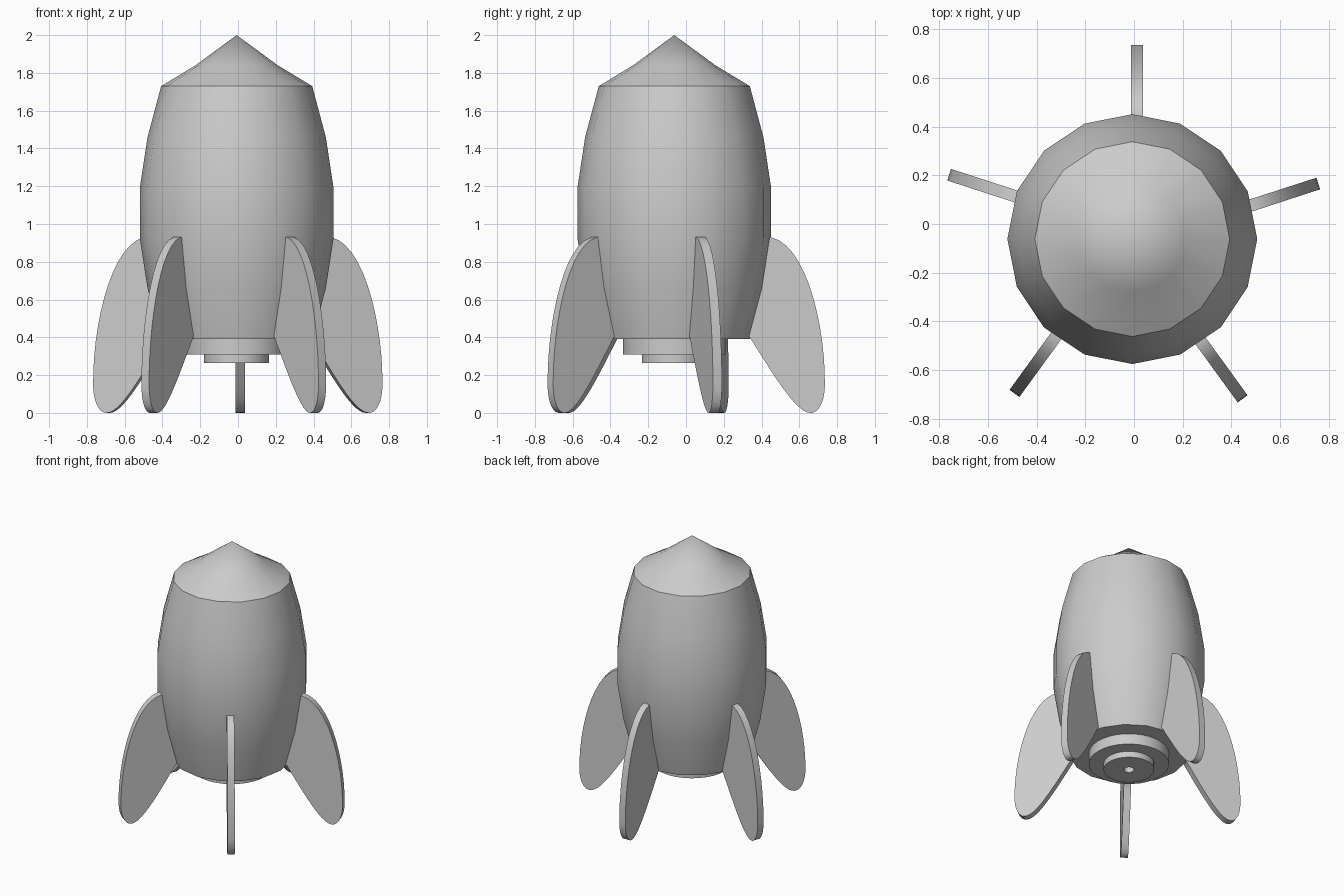
import bpy, bmesh, math
from mathutils import Vector, Matrix
from mathutils.geometry import interpolate_bezier

if "Cube" in bpy.data.objects:
    bpy.data.objects.remove(bpy.data.objects["Cube"])

AX, AY = -0.007, -0.062          # axis of the hull


def finish(name, bm, angle=35):
    bmesh.ops.remove_doubles(bm, verts=bm.verts, dist=1e-5)
    bmesh.ops.recalc_face_normals(bm, faces=bm.faces)
    mesh = bpy.data.meshes.new(name)
    bm.to_mesh(mesh)
    bm.free()
    ob = bpy.data.objects.new(name, mesh)
    bpy.context.collection.objects.link(ob)
    ob.location = (AX, AY, 0)
    bpy.ops.object.select_all(action='DESELECT')
    ob.select_set(True)
    bpy.context.view_layer.objects.active = ob
    bpy.ops.object.shade_smooth_by_angle(angle=math.radians(angle))
    return ob


def lathe(name, profile, sides):
    bm = bmesh.new()
    vs = [bm.verts.new((r, 0, z)) for r, z in profile]
    es = [bm.edges.new(p) for p in zip(vs, vs[1:])]
    bmesh.ops.spin(bm, geom=vs + es, cent=(0, 0, 0), axis=(0, 0, 1),
                   angle=math.tau, steps=sides, use_duplicate=False)
    return finish(name, bm)


# Barrel hull and pointed nose
lathe("hull", [(0, 0.39), (0.40, 0.39), (0.472, 0.66), (0.513, 0.925),
               (0.513, 1.19), (0.472, 1.46), (0.40, 1.73)], 16)
lathe("nose_cone", [(0.40, 1.73), (0.218, 1.84), (0, 2.0)], 16)

# Stepped engine with a small central bore
lathe("engine", [(0.272, 0.39), (0.272, 0.31), (0.172, 0.31), (0.172, 0.265),
                 (0.035, 0.265), (0.035, 0.36), (0, 0.36)], 32)

# Fin outline as (radius, height) bezier segments
SEGMENTS = [
    ((0.512, 0.93), (0.70, 0.89), (0.80, 0.46), (0.797, 0.15)),
    ((0.797, 0.15), (0.797, 0.06), (0.765, 0.0), (0.722, 0.0)),
    ((0.722, 0.0), (0.65, 0.0), (0.55, 0.16), (0.40, 0.40)),
]
outline = [Vector((0.45, 0.93))]
for seg in SEGMENTS:
    outline += interpolate_bezier(*[Vector(p) for p in seg], 14)[:-1]
outline += [Vector((0.40, 0.40)), Vector((0.36, 0.42))]


def fin(name, angle):
    bm = bmesh.new()
    # slab sits slightly off the radial line
    f = bm.faces.new([bm.verts.new((p[0], -0.044, p[1])) for p in outline])
    ext = bmesh.ops.extrude_face_region(bm, geom=[f], use_keep_orig=True)
    moved = [g for g in ext["geom"] if isinstance(g, bmesh.types.BMVert)]
    bmesh.ops.translate(bm, verts=moved, vec=(0, 0.05, 0))
    bmesh.ops.rotate(bm, verts=bm.verts, cent=(0, 0, 0),
                     matrix=Matrix.Rotation(angle, 3, 'Z'))
    finish(name, bm)


# Five fins, one pointing straight back
for i in range(5):
    fin(f"fin_{i + 1}", math.radians(90 + 72 * i))
